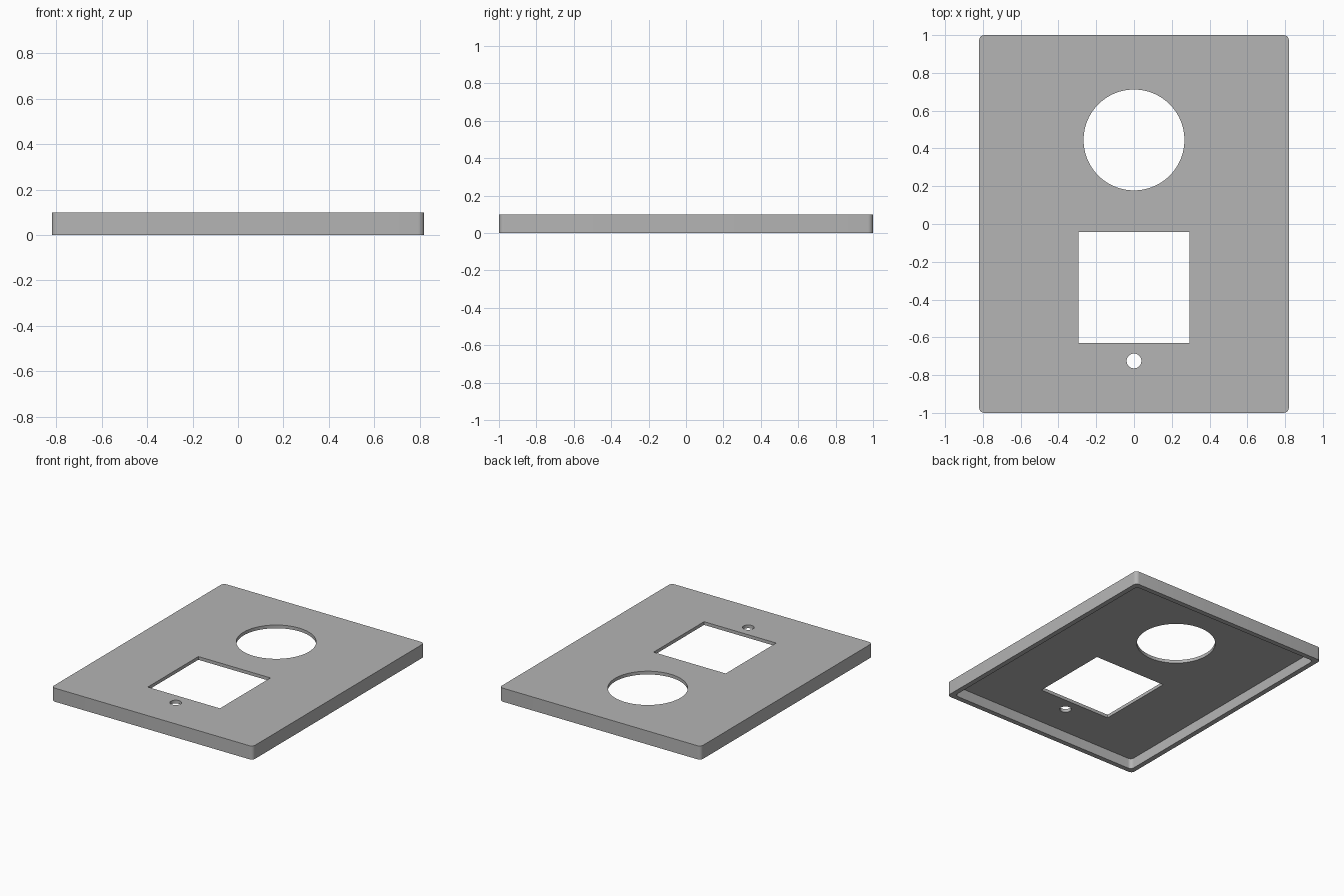
import bpy
import bmesh
from math import cos, sin, pi, radians

cube = bpy.data.objects.get("Cube")
if cube:
    bpy.data.objects.remove(cube, do_unlink=True)

WIDTH, LENGTH, HEIGHT = 1.64, 2.0, 0.1
WALL, FACE = 0.037, 0.024
CORNER = 0.028

grey = bpy.data.materials.new("plain grey")
grey.use_nodes = True
colour = (0.46, 0.46, 0.46, 1)
grey.diffuse_color = colour
grey.node_tree.nodes["Principled BSDF"].inputs["Base Color"].default_value = colour


def circle(x, y, r, n):
    return [(x + r * cos(2 * pi * i / n), y + r * sin(2 * pi * i / n)) for i in range(n)]


def rounded_rect(w, l, r, steps=6):
    points = []
    for k, (sx, sy) in enumerate([(1, 1), (-1, 1), (-1, -1), (1, -1)]):
        for i in range(steps + 1):
            a = pi / 2 * (k + i / steps)
            points.append((sx * (w / 2 - r) + r * cos(a), sy * (l / 2 - r) + r * sin(a)))
    return points


def prism(name, outline, z0, z1):
    """Extrude a flat outline from z0 up to z1."""
    bm = bmesh.new()
    base = bm.faces.new([bm.verts.new((x, y, z0)) for x, y in outline])
    top = bmesh.ops.extrude_face_region(bm, geom=[base])["geom"]
    bmesh.ops.translate(bm, vec=(0, 0, z1 - z0),
                        verts=[v for v in top if isinstance(v, bmesh.types.BMVert)])
    bmesh.ops.recalc_face_normals(bm, faces=bm.faces)
    mesh = bpy.data.meshes.new(name)
    bm.to_mesh(mesh)
    bm.free()
    mesh.materials.append(grey)
    obj = bpy.data.objects.new(name, mesh)
    bpy.context.collection.objects.link(obj)
    return obj


# Solid rounded plate
plate = prism("cover_plate", rounded_rect(WIDTH, LENGTH, CORNER), 0, HEIGHT)

# Hollow underside and the three openings
square = [(-0.294, -0.63), (0.294, -0.63), (0.294, -0.042), (-0.294, -0.042)]
cutters = [
    prism("underside_cutter",
          rounded_rect(WIDTH - 2 * WALL, LENGTH - 2 * WALL, CORNER), -0.1, HEIGHT - FACE),
    prism("round_opening_cutter", circle(0, 0.445, 0.267, 96), -0.2, 0.3),
    prism("square_opening_cutter", square, -0.2, 0.3),
    prism("small_hole_cutter", circle(0, -0.725, 0.039, 40), -0.2, 0.3),
]
for cutter in cutters:
    cutter.hide_render = True
    mod = plate.modifiers.new(cutter.name, "BOOLEAN")
    mod.operation = "DIFFERENCE"
    mod.solver = "EXACT"
    mod.object = cutter

# Bake the cuts and drop the helpers
bpy.context.view_layer.update()
graph = bpy.context.evaluated_depsgraph_get()
cut_mesh = bpy.data.meshes.new_from_object(plate.evaluated_get(graph))
plate.modifiers.clear()
plate.data = cut_mesh
for cutter in cutters:
    bpy.data.objects.remove(cutter, do_unlink=True)

# Smooth curved walls, sharp edges elsewhere
bpy.ops.object.select_all(action="DESELECT")
plate.select_set(True)
bpy.context.view_layer.objects.active = plate
bpy.ops.object.shade_smooth_by_angle(angle=radians(30))
